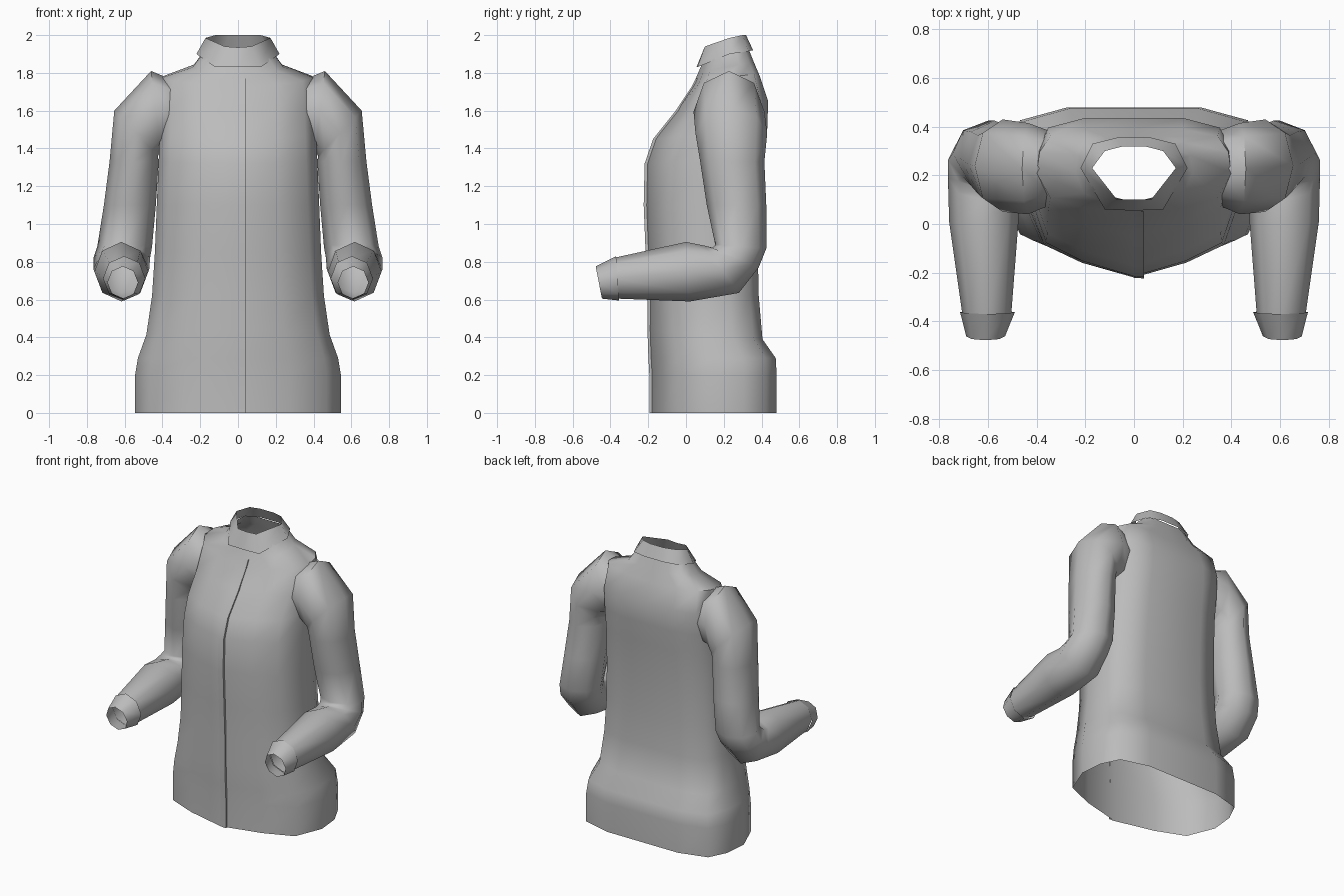
import bpy, bmesh, math

cube = bpy.data.objects.get("Cube")
if cube:
    bpy.data.objects.remove(cube)

GREY = (0.5, 0.5, 0.5, 1)
cloth = bpy.data.materials.new("grey cloth")
cloth.use_nodes = True
cloth.diffuse_color = GREY
cloth.node_tree.nodes["Principled BSDF"].inputs["Base Color"].default_value = GREY


def loft(name, rings, closed=True, angle=60):
    """Skin a list of point rings into one open smooth surface."""
    bm = bmesh.new()
    rows = [[bm.verts.new(p) for p in ring] for ring in rings]
    n = len(rows[0])
    for a, b in zip(rows, rows[1:]):
        for i in range(n if closed else n - 1):
            j = (i + 1) % n
            bm.faces.new((a[i], a[j], b[j], b[i]))
    mesh = bpy.data.meshes.new(name)
    bm.to_mesh(mesh)
    bm.free()
    mesh.materials.append(cloth)
    obj = bpy.data.objects.new(name, mesh)
    bpy.context.collection.objects.link(obj)
    bpy.ops.object.select_all(action="DESELECT")
    obj.select_set(True)
    bpy.context.view_layer.objects.active = obj
    bpy.ops.object.shade_smooth_by_angle(angle=math.radians(angle))
    return obj


def mirror_ring(half):
    """Complete a ring given its +x half, front centre to back centre."""
    return half + [(-x, y, z) for x, y, z in half[-2:0:-1]]


# Torso: half outline as (share of width, share of depth)
OUTLINE = [(0, 0), (.5, .1), (.86, .22), (1, .5), (.97, .74), (.86, .92), (.5, 1), (0, 1)]
# half width, front y, back y, front z, back z, side lift
TORSO = [
    (.545, -.19, .48, 0, 0, 0),
    (.545, -.19, .48, .2, .2, 0),
    (.53, -.195, .475, .29, .29, 0),
    (.485, -.2, .405, .44, .39, 0),
    (.455, -.2, .385, .62, .62, 0),
    (.44, -.21, .38, .85, .85, 0),
    (.43, -.22, .39, 1.1, 1.1, 0),
    (.42, -.215, .41, 1.32, 1.35, 0),
    (.415, -.17, .43, 1.45, 1.5, 0),
    (.41, -.05, .435, 1.6, 1.65, 0),
    (.40, .03, .39, 1.72, 1.77, .03),
    (.24, .06, .36, 1.79, 1.85, .01),
    (.19, .09, .33, 1.86, 1.93, 0),
]


def torso_ring(w, yf, yb, zf, zb, lift):
    return mirror_ring([(w * s, yf + t * (yb - yf), zf + t * (zb - zf) + lift * s)
                        for s, t in OUTLINE])


loft("torso", [torso_ring(*row) for row in TORSO])

# Front closure: thin raised flap with a free edge
loft("front_flap", [[(0, yf - .001, z), (.042, yf - .004, z), (.042, yf + .012, z)]
                    for w, yf, yb, z, zb, lift in TORSO[:-2]] +
     [[(0, .055, 1.77), (.042, .052, 1.77), (.042, .065, 1.77)]], closed=False, angle=40)

# Standing collar
loft("collar", [
    mirror_ring([(0, .055, 1.83), (.12, .06, 1.83), (.22, .23, 1.9),
                 (.17, .33, 1.915), (.07, .355, 1.92), (0, .355, 1.92)]),
    mirror_ring([(0, .1, 1.935), (.07, .1, 1.94), (.172, .23, 1.985),
                 (.12, .3, 2), (.05, .318, 2), (0, .318, 2)])])

# Sleeves: outer x, inner x, tilt, front (y, z), back (y, z)
SLEEVE = [
    (.34, .34, .18, .08, 1.58, .38, 1.58),
    (.46, .41, .215, .04, 1.595, .415, 1.595),
    (.655, .425, .12, .05, 1.48, .43, 1.48),
    (.68, .42, 0, .075, 1.33, .415, 1.33),
    (.71, .435, 0, .11, 1.1, .425, 1.1),
    (.745, .455, 0, .155, .89, .425, .87),
    (.765, .465, 0, .14, .875, .385, .77),
    (.765, .47, 0, .1, .885, .28, .635),
    (.76, .475, 0, 0, .905, .02, .59),
    (.705, .505, 0, -.385, .82, -.365, .605),
]
CUFF = [
    (.715, .49, 0, -.37, .83, -.355, .595),
    (.69, .53, 0, -.478, .775, -.445, .605),
]


def sleeve_ring(xo, xi, tilt, yf, zf, yb, zb, side, count=8):
    ring = []
    for k in range(count):
        a = math.tau * k / count
        c, s = math.cos(a), math.sin(a)
        ring.append((side * ((xo + xi) / 2 + c * (xo - xi) / 2),
                     (yf + yb) / 2 + s * (yb - yf) / 2,
                     (zf + zb) / 2 + s * (zb - zf) / 2 + c * tilt))
    return ring[::-side]


for side, label in ((1, "left"), (-1, "right")):
    for part, rows in (("sleeve", SLEEVE), ("cuff", CUFF)):
        loft(f"{label}_{part}", [sleeve_ring(*row, side) for row in rows])
